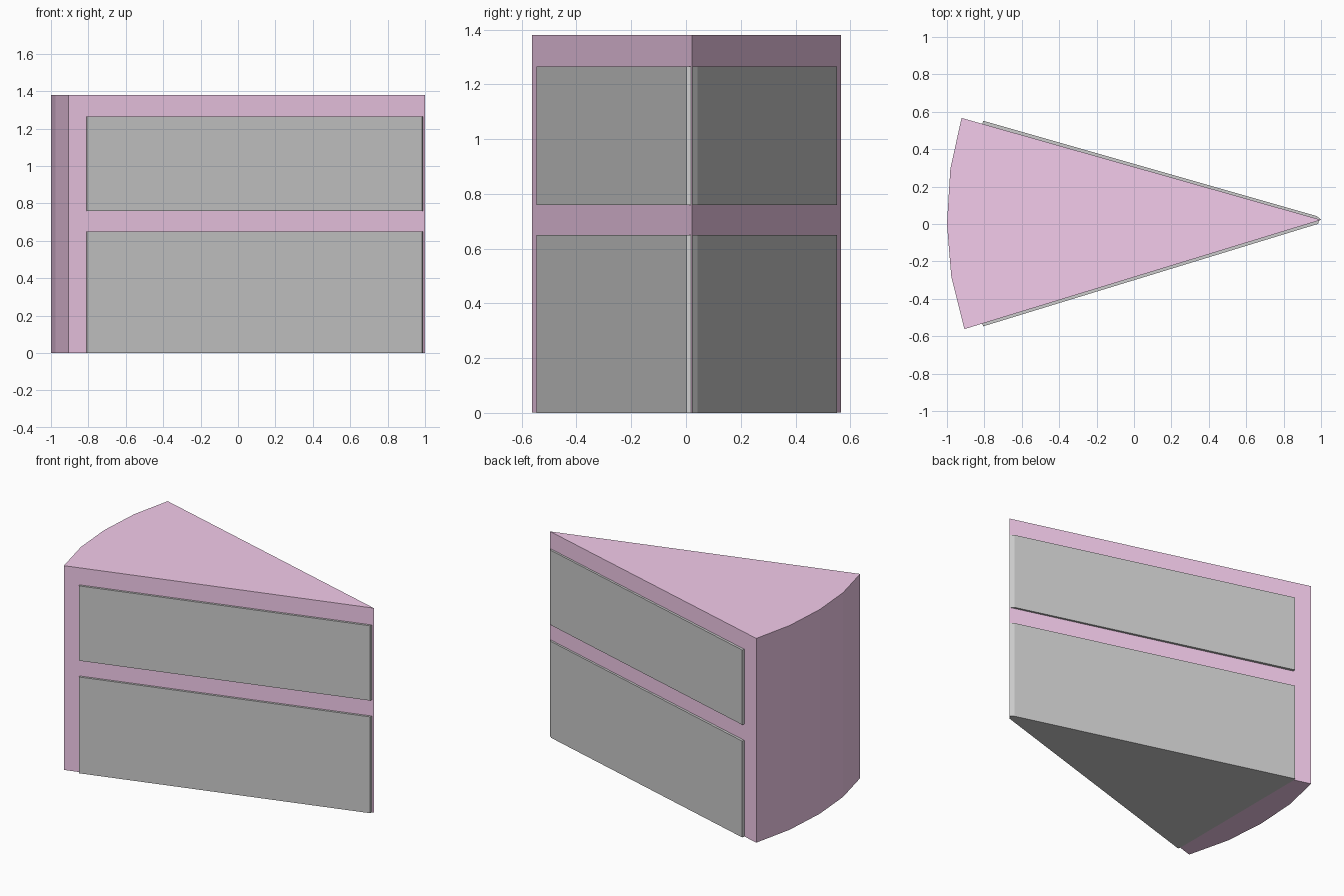
import bpy
import bmesh

if "Cube" in bpy.data.objects:
    bpy.data.objects.remove(bpy.data.objects["Cube"])


def prism(name, outline, z0, z1, mat=None):
    """Extrude a counter-clockwise plan outline from z0 to z1."""
    bm = bmesh.new()
    face = bm.faces.new([bm.verts.new((x, y, z0)) for x, y in outline])
    res = bmesh.ops.extrude_face_region(bm, geom=[face], use_keep_orig=True)
    top = [v for v in res["geom"] if isinstance(v, bmesh.types.BMVert)]
    bmesh.ops.translate(bm, verts=top, vec=(0, 0, z1 - z0))
    bmesh.ops.recalc_face_normals(bm, faces=bm.faces)
    mesh = bpy.data.meshes.new(name)
    bm.to_mesh(mesh)
    bm.free()
    obj = bpy.data.objects.new(name, mesh)
    bpy.context.collection.objects.link(obj)
    if mat:
        mesh.materials.append(mat)
    return obj


pink = bpy.data.materials.new("pink_icing")
pink.diffuse_color = (0.9, 0.6, 0.83, 1)
pink.use_nodes = True
pink.node_tree.nodes["Principled BSDF"].inputs["Base Color"].default_value = pink.diffuse_color

# icing and filling: wedge with a faceted curved back
icing_outline = [(1.0, 0.022), (-0.922, 0.567), (-0.982, 0.295),
                 (-1.0, 0.0), (-0.977, -0.28), (-0.907, -0.562)]
prism("icing", icing_outline, 0.001, 1.38, pink)

# sponge layers: stand slightly proud of the two cut sides
sponge_outline = [(1.0, 0.023), (0.978, 0.042), (-0.806, 0.552),
                  (-0.812, 0.533), (-0.812, -0.53), (-0.806, -0.547),
                  (0.985, 0.001), (0.989, 0.02)]
for name, z0, z1 in (("lower_sponge", 0.0, 0.65), ("upper_sponge", 0.76, 1.265)):
    prism(name, sponge_outline, z0, z1)
